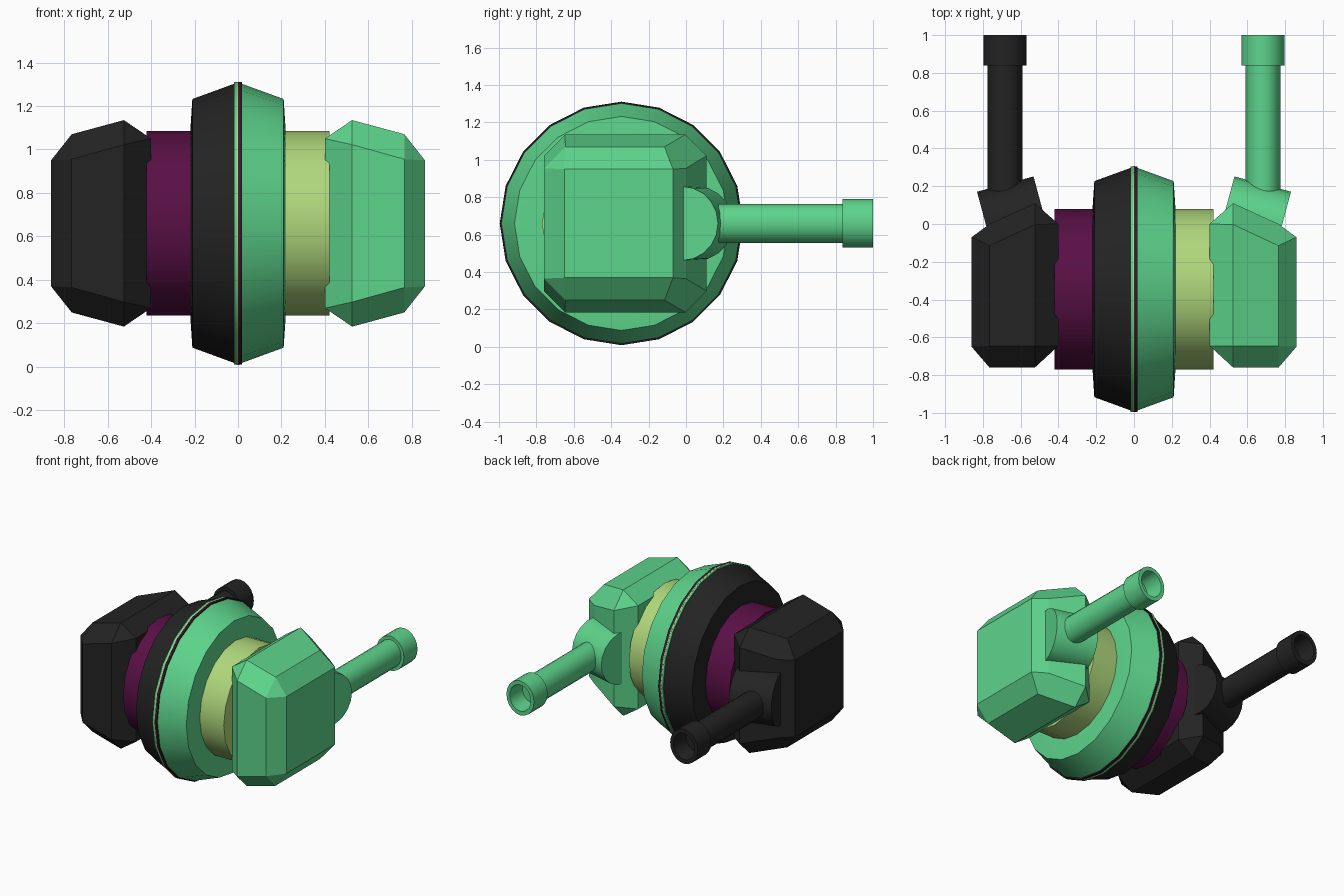
import bpy, bmesh, math
from mathutils import Matrix, Vector

old = bpy.data.objects.get("Cube")
if old:
    bpy.data.objects.remove(old)


def material(name, rgb):
    m = bpy.data.materials.new(name)
    m.use_nodes = True
    m.diffuse_color = (*rgb, 1)
    m.node_tree.nodes["Principled BSDF"].inputs["Base Color"].default_value = (*rgb, 1)
    return m


green = material("mint green", (0.11, 0.66, 0.26))
lime = material("pale lime", (0.43, 0.68, 0.2))
purple = material("dark purple", (0.1, 0.005, 0.06))
black = material("soft black", (0.017, 0.017, 0.017))

AXLE_Y, AXLE_Z = -0.345, 0.66


def finish(name, bm, mat, smooth=True):
    bmesh.ops.recalc_face_normals(bm, faces=bm.faces[:])
    mesh = bpy.data.meshes.new(name)
    bm.to_mesh(mesh)
    bm.free()
    mesh.materials.append(mat)
    ob = bpy.data.objects.new(name, mesh)
    bpy.context.collection.objects.link(ob)
    if smooth:
        bpy.ops.object.select_all(action="DESELECT")
        ob.select_set(True)
        bpy.context.view_layer.objects.active = ob
        bpy.ops.object.shade_smooth_by_angle(angle=math.radians(30))
    return ob


def lathe(name, profile, centre, axis, mat, sides=20, stretch=1.0):
    """Spin (distance, radius) points about an axis; stretch widens it in z."""
    place = (Matrix.Translation(centre) @ Matrix.Diagonal((1, 1, stretch, 1))
             @ Vector(axis).to_track_quat("Z", "Y").to_matrix().to_4x4())
    bm = bmesh.new()
    rings = []
    for t, r in profile:
        ring = []
        for i in range(sides):
            a = math.tau * i / sides
            ring.append(bm.verts.new(place @ Vector((r * math.cos(a), r * math.sin(a), t))))
        rings.append(ring)
    for a, b in zip(rings, rings[1:]):
        for i in range(sides):
            j = (i + 1) % sides
            bm.faces.new((a[i], a[j], b[j], b[i]))
    bm.faces.new(rings[0])
    bm.faces.new(rings[-1])
    return finish(name, bm, mat)


def housing(name, s, mat):
    """Chamfered box from cross-sections along x: y range, z range, corner cut."""
    sections = [
        (0.40, -0.645, 0.0, 0.27, 1.05, 0),
        (0.525, -0.76, 0.11, 0.185, 1.135, 0.113),
        (0.765, -0.76, 0.0, 0.25, 1.07, 0.115),
        (0.86, -0.65, -0.07, 0.37, 0.95, 0),
    ]
    bm = bmesh.new()
    for x, y0, y1, z0, z1, cut in sections:
        for y, dy in ((y0, cut), (y1, -cut)):
            for z, dz in ((z0, cut), (z1, -cut)):
                bm.verts.new((s * x, y + dy, z))
                if cut:
                    bm.verts.new((s * x, y, z + dz))
    bmesh.ops.convex_hull(bm, input=bm.verts[:])
    bmesh.ops.dissolve_limit(bm, angle_limit=math.radians(4),
                             verts=bm.verts[:], edges=bm.edges[:])
    return finish(name, bm, mat, smooth=False)


axle = (0, AXLE_Y, AXLE_Z)
for side, s, shell, hub in (("left", 1, green, lime), ("right", -1, black, purple)):
    out = (s, 0, 0)
    # Half wheel and hub drum
    lathe(side + "_wheel_half", [(0.018, 0.642), (0.21, 0.572), (0.22, 0.42)], axle, out, shell)
    lathe(side + "_hub", [(0.1, 0.425), (0.42, 0.425)], axle, out, hub)
    # Thin seam lips, each crossing to the opposite side
    lathe(side + "_seam_lip", [(-0.019, 0.65), (-0.006, 0.65)], axle, out, shell)
    lathe(side + "_seam_core", [(-0.006, 0.651), (0, 0.651)], axle, out, hub)
    # Outer housing
    housing(side + "_housing", s, shell)
    # Angled knuckle where the pipe meets the housing
    lathe(side + "_knuckle", [(-0.155, 0.198), (0.155, 0.198)],
          (s * 0.63, 0.02, AXLE_Z), (s * 0.965, -0.26, 0), shell)
    # Pipe with hollow collar at the end
    lathe(side + "_pipe",
          [(0.02, 0.092), (0.838, 0.092), (0.838, 0.115), (1.0, 0.115),
           (1.0, 0.088), (0.86, 0.08)],
          (s * 0.683, 0, AXLE_Z), (0, 1, 0), shell, stretch=1.13)
